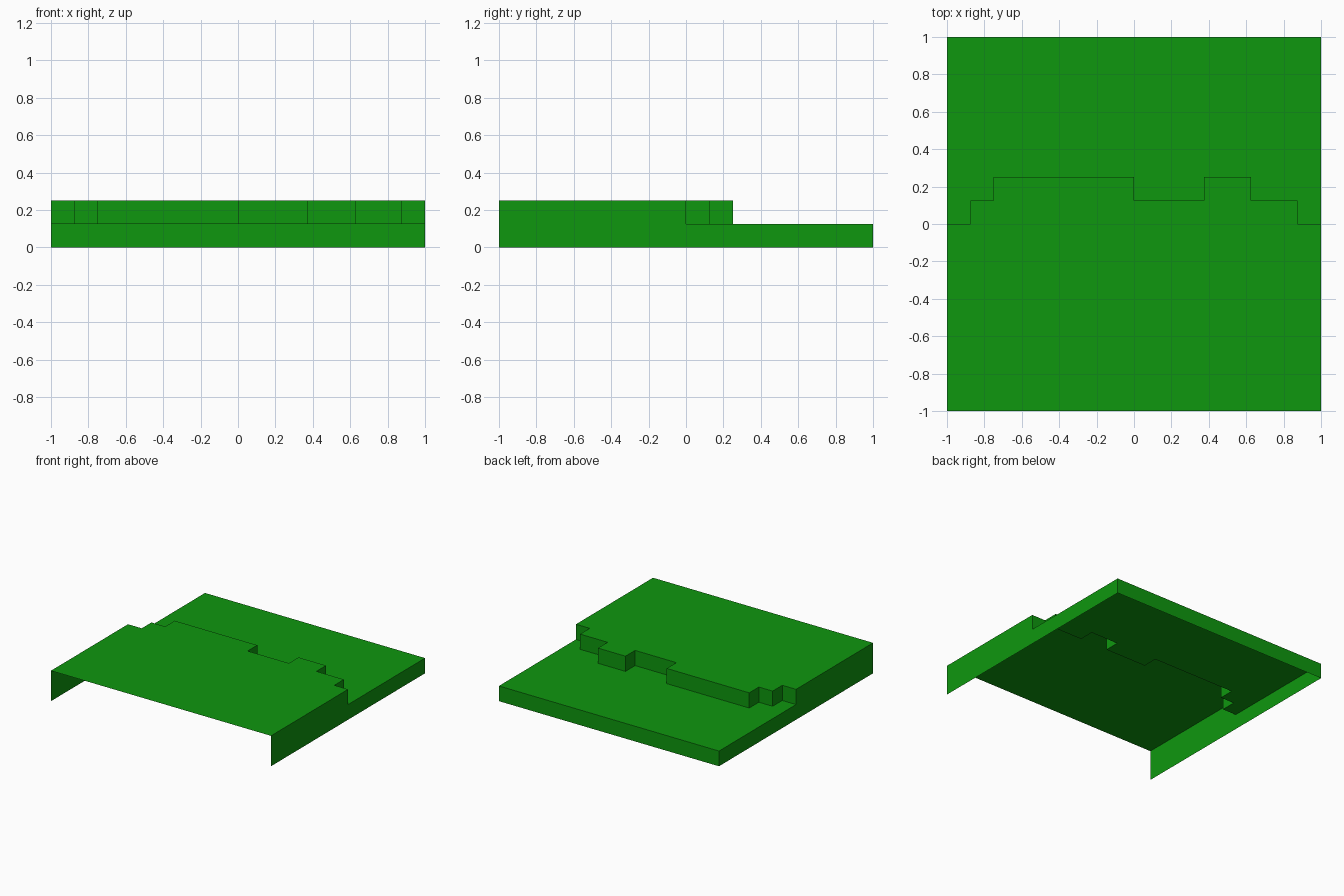
import bpy, bmesh

if "Cube" in bpy.data.objects:
    bpy.data.objects.remove(bpy.data.objects["Cube"])

HIGH, LOW = 0.25, 0.125

# Cliff line as seen from above, left to right
cliff = [(-1, 0), (-0.875, 0), (-0.875, 0.125), (-0.75, 0.125), (-0.75, 0.25),
         (0, 0.25), (0, 0.125), (0.375, 0.125), (0.375, 0.25), (0.625, 0.25),
         (0.625, 0.125), (0.875, 0.125), (0.875, 0), (1, 0)]

grass = bpy.data.materials.new("grass green")
grass.diffuse_color = (0.0045, 0.31, 0.0045, 1)
grass.use_nodes = True
grass.node_tree.nodes["Principled BSDF"].inputs["Base Color"].default_value = grass.diffuse_color


def make_part(name, faces):
    """Mesh object from a list of polygons, each a list of points."""
    bm = bmesh.new()
    for pts in faces:
        bm.faces.new([bm.verts.new(p) for p in pts])
    bmesh.ops.remove_doubles(bm, verts=bm.verts, dist=1e-5)
    me = bpy.data.meshes.new(name)
    bm.to_mesh(me)
    bm.free()
    me.materials.append(grass)
    ob = bpy.data.objects.new(name, me)
    bpy.context.collection.objects.link(ob)
    return ob


def at(points, z):
    return [(x, y, z) for x, y in points]


# Upper and lower ground, meeting along the cliff line
make_part("upper_ground", [at([(-1, -1), (1, -1)] + cliff[::-1], HIGH)])
make_part("lower_ground", [at(cliff + [(1, 1), (-1, 1)], LOW)])

# Vertical cliff faces, looking towards the back
make_part("cliff_face", [at([b, a], LOW) + at([a, b], HIGH)
                         for a, b in zip(cliff, cliff[1:])])

# Stepped side walls; the front and the underside stay open
for name, x in (("left_wall", -1), ("right_wall", 1)):
    outline = [(-1, 0), (1, 0), (1, LOW), (0, LOW), (0, HIGH), (-1, HIGH)]
    make_part(name, [[(x, y, z) for y, z in outline[::x]]])

# Low back wall
make_part("back_wall", [[(1, 1, 0), (-1, 1, 0), (-1, 1, LOW), (1, 1, LOW)]])
